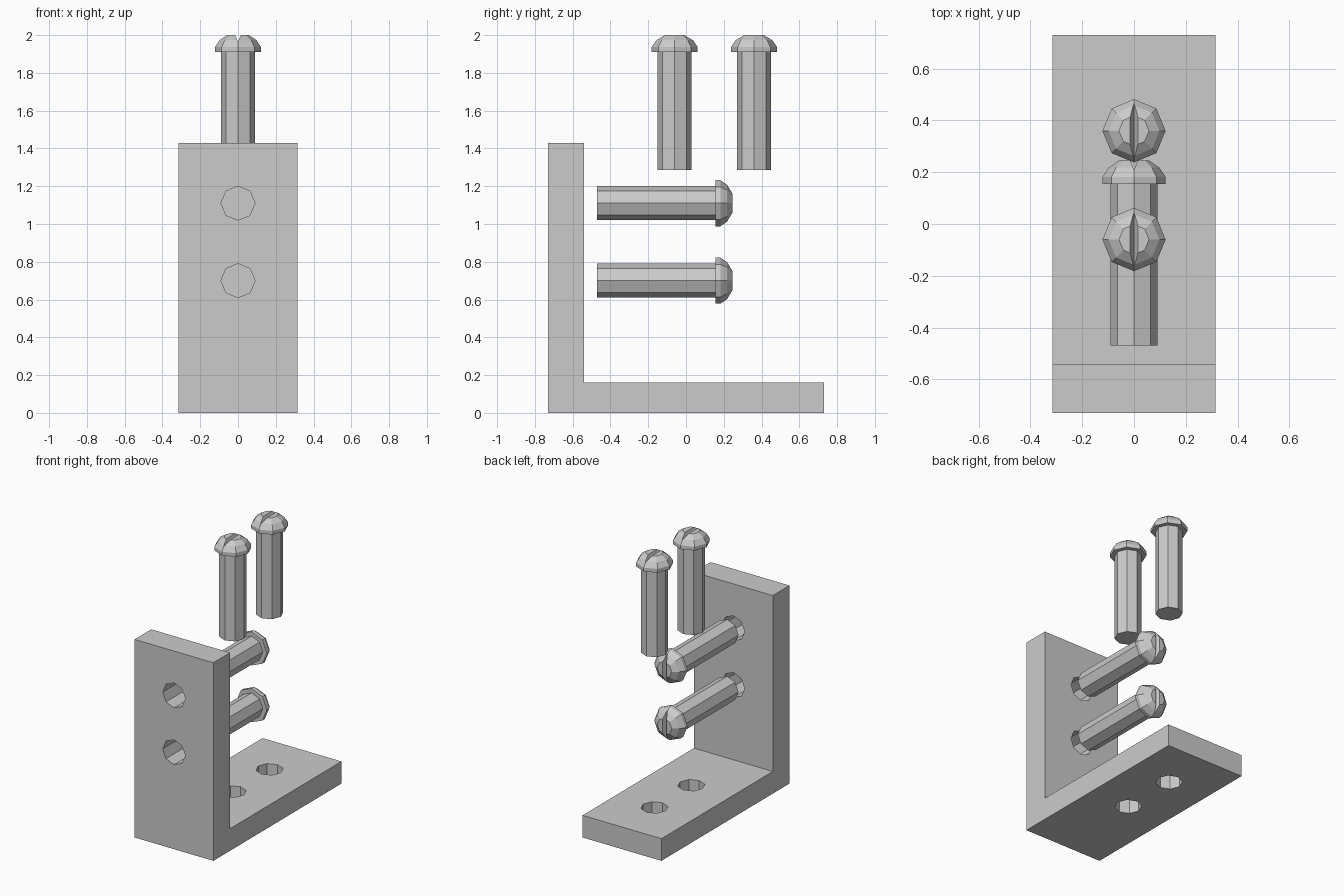
import bpy, bmesh, math
from mathutils import Matrix, Vector

cube = bpy.data.objects.get("Cube")
if cube:
    bpy.data.objects.remove(cube, do_unlink=True)

# Single plain grey
grey = bpy.data.materials.new("plain_grey")
grey.use_nodes = True
colour = (0.6, 0.6, 0.6, 1)
grey.diffuse_color = colour
grey.node_tree.nodes["Principled BSDF"].inputs["Base Color"].default_value = colour

SIDES, SHAFT_R = 8, 0.09


def add_object(name, bm):
    bmesh.ops.recalc_face_normals(bm, faces=bm.faces)
    mesh = bpy.data.meshes.new(name)
    bm.to_mesh(mesh)
    bm.free()
    mesh.materials.append(grey)
    obj = bpy.data.objects.new(name, mesh)
    bpy.context.collection.objects.link(obj)
    return obj


def prism(bm, points, offset):
    """Extrude a flat outline along an offset."""
    face = bm.faces.new([bm.verts.new(p) for p in points])
    grown = bmesh.ops.extrude_face_region(bm, geom=[face])["geom"]
    verts = [v for v in grown if isinstance(v, bmesh.types.BMVert)]
    bmesh.ops.translate(bm, verts=verts, vec=offset)


def ring(radius, z):
    return [(radius * math.cos(i * math.tau / SIDES),
             radius * math.sin(i * math.tau / SIDES), z) for i in range(SIDES)]


def cut(obj, cutter):
    """Subtract the cutter, bake the result and discard the cutter."""
    cutter.hide_render = True
    mod = obj.modifiers.new("cut", 'BOOLEAN')
    mod.operation, mod.solver, mod.object = 'DIFFERENCE', 'EXACT', cutter
    bpy.context.view_layer.update()
    graph = bpy.context.evaluated_depsgraph_get()
    baked = bpy.data.meshes.new_from_object(obj.evaluated_get(graph))
    obj.modifiers.clear()
    obj.data = baked
    obj.data.name = obj.name
    bpy.data.objects.remove(cutter, do_unlink=True)


# L-shaped bracket from its side profile
bm = bmesh.new()
profile = [(-0.73, 0), (0.73, 0), (0.73, 0.16), (-0.54, 0.16), (-0.54, 1.43), (-0.73, 1.43)]
prism(bm, [(-0.315, y, z) for y, z in profile], Vector((0.63, 0, 0)))
bracket = add_object("bracket", bm)

# Bolt holes through the base and the wall
bolt_y = (-0.06, 0.36)
bolt_z = (0.70, 1.11)
lay_back = Matrix.Rotation(math.radians(-90), 4, 'X')   # local z to +y
places = [("base_bolt", Matrix.Translation((0, y, 1.285))) for y in bolt_y]
places += [("wall_bolt", Matrix.Translation((0, -0.47, z)) @ lay_back) for z in bolt_z]

bm = bmesh.new()
for y in bolt_y:
    prism(bm, [Vector(p) + Vector((0, y, -0.1)) for p in ring(SHAFT_R, 0)], Vector((0, 0, 0.4)))
for z in bolt_z:
    prism(bm, [lay_back @ Vector(p) + Vector((0, -0.8, z)) for p in ring(SHAFT_R, 0)],
          Vector((0, 0.4, 0)))
cut(bracket, add_object("hole_cutter", bm))

# Bolt: straight shaft under a faceted dome head
bm = bmesh.new()
levels = [(SHAFT_R, 0), (SHAFT_R, 0.625), (0.122, 0.625), (0.122, 0.652),
          (0.098, 0.688), (0.058, 0.715)]
rings = [[bm.verts.new(p) for p in ring(r, z)] for r, z in levels]
for low, high in zip(rings, rings[1:]):
    for i in range(SIDES):
        j = (i + 1) % SIDES
        bm.faces.new((low[i], low[j], high[j], high[i]))
bm.faces.new(rings[0])
bm.faces.new(rings[-1])
bolt = add_object("bolt", bm)

# V-shaped driver slot across the head
bm = bmesh.new()
prism(bm, [(0, -0.2, 0.68), (0.03, -0.2, 0.75), (-0.03, -0.2, 0.75)], Vector((0, 0.4, 0)))
cut(bolt, add_object("slot_cutter", bm))

# Four bolts, each lined up with its hole
for number, (name, matrix) in enumerate(places):
    obj = bolt if number == 0 else bpy.data.objects.new("bolt", bolt.data)
    if number:
        bpy.context.collection.objects.link(obj)
    obj.name = f"{name}_{number % 2 + 1}"
    obj.matrix_world = matrix
